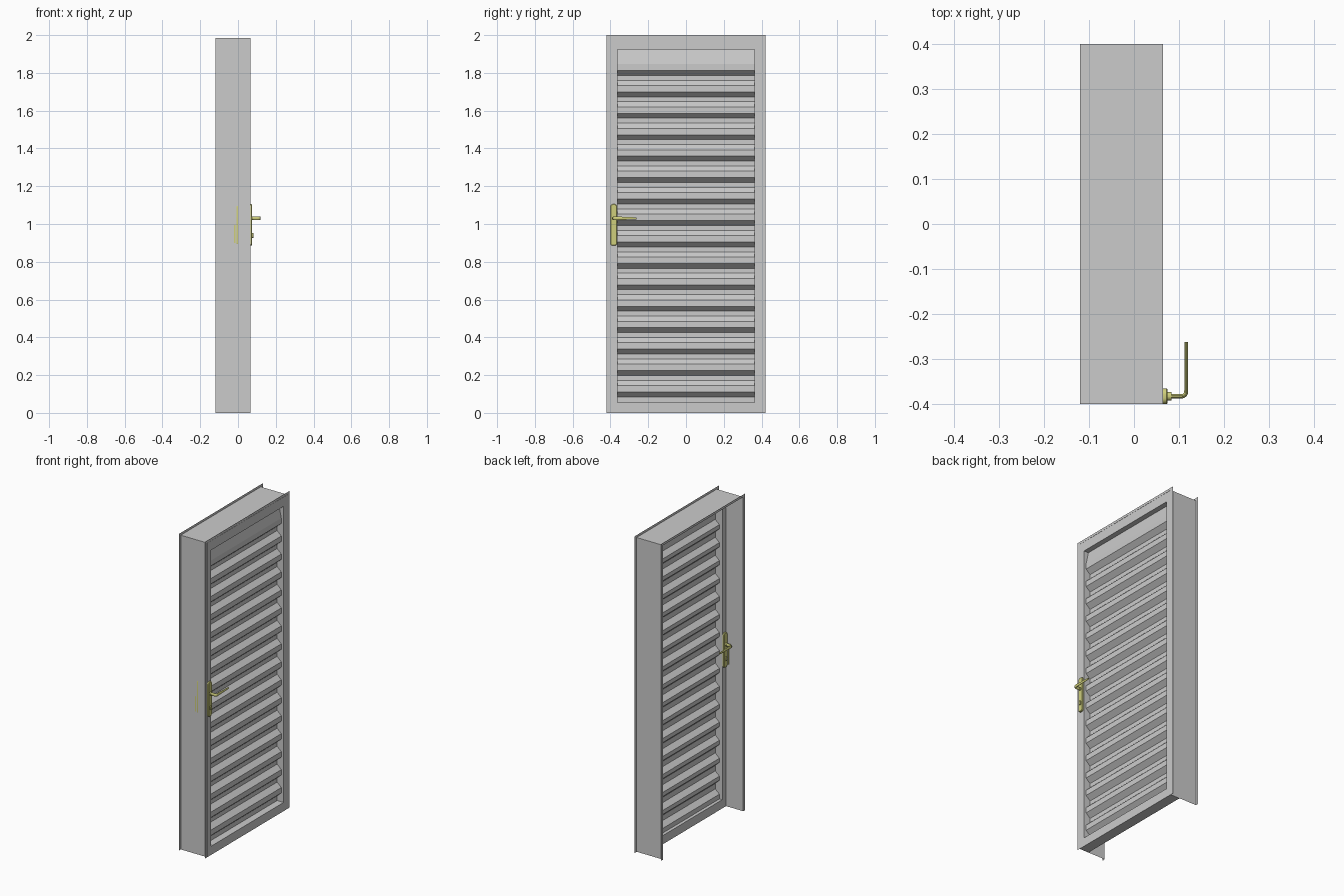
import bpy, bmesh, math
from mathutils import Vector

if "Cube" in bpy.data.objects:
    bpy.data.objects.remove(bpy.data.objects["Cube"])

W, H = 0.40, 1.985            # casing half width and height
XB, XF = -0.12, 0.065         # casing back / front
LEAF_B = 0.0                  # back of the door leaf
MID = (XF + LEAF_B) / 2

brass = bpy.data.materials.new("brass")
brass.diffuse_color = (0.62, 0.62, 0.20, 1)
brass.use_nodes = True
brass.node_tree.nodes["Principled BSDF"].inputs["Base Color"].default_value = brass.diffuse_color


def make(name, verts, faces, mat=None):
    bm = bmesh.new()
    vs = [bm.verts.new(v) for v in verts]
    for f in faces:
        bm.faces.new([vs[i] for i in f])
    bmesh.ops.recalc_face_normals(bm, faces=bm.faces)
    me = bpy.data.meshes.new(name)
    bm.to_mesh(me)
    bm.free()
    ob = bpy.data.objects.new(name, me)
    bpy.context.collection.objects.link(ob)
    if mat:
        me.materials.append(mat)
    return ob


def strip(name, a, b, mat=None):
    """Open sheet between two polylines with equal point counts."""
    n = len(a)
    return make(name, a + b, [(i, i + 1, n + i + 1, n + i) for i in range(n - 1)], mat)


def loft(name, rings, mat=None):
    """Closed solid through successive rings of points."""
    n = len(rings[0])
    faces = [(r * n + i, r * n + (i + 1) % n, (r + 1) * n + (i + 1) % n, (r + 1) * n + i)
             for r in range(len(rings) - 1) for i in range(n)]
    last = (len(rings) - 1) * n
    faces += [tuple(range(n)), tuple(range(last, last + n))]
    return make(name, [p for r in rings for p in r], faces, mat)


def box(name, lo, hi, mat=None):
    ring = lambda x: [(x, lo[1], lo[2]), (x, hi[1], lo[2]), (x, hi[1], hi[2]), (x, lo[1], hi[2])]
    return loft(name, [ring(lo[0]), ring(hi[0])], mat)


def portal(x, grow):
    """Upside-down U outline of the casing."""
    w, h = W + grow, H + grow * 0.75
    return [(x, -w, 0), (x, -w, h), (x, w, h), (x, w, 0)]


def rounded(x, cy, cz, hw, hh, r, seg=6):
    pts = []
    for k, (sy, sz) in enumerate([(1, 1), (-1, 1), (-1, -1), (1, -1)]):
        for i in range(seg + 1):
            a = math.pi / 2 * (k + i / seg)
            pts.append((x, cy + sy * (hw - r) + r * math.cos(a), cz + sz * (hh - r) + r * math.sin(a)))
    return pts


# casing: thin sheet lining with outward flanges front and back
strip("casing_lining", portal(XB, 0), portal(XF, 0))
strip("front_flange", portal(XF, 0), portal(XF, 0.02))
strip("back_flange", portal(XB, 0), portal(XB, 0.02))

# door leaf frame
IN, BOT, TOP = 0.362, 0.055, 1.925
E = W - 0.001
for side, s in (("left", -1), ("right", 1)):
    y = sorted((s * IN, s * E))
    box(side + "_stile", (LEAF_B, y[0], 0), (XF, y[1], H - 0.001))
box("top_rail", (LEAF_B, -IN, TOP), (XF, IN, H - 0.001))
box("bottom_rail", (LEAF_B, -IN, 0), (XF, IN, BOT))

# corrugated infill sheet
P, xo, xi = 0.1135, 0.049, 0.020
prof = [(MID, TOP)]
for i in range(16):
    z = 1.813 - i * P
    prof += [(xo, z + 0.034), (xo, z), (xi, z - 0.026), (xi, z - 0.052)]
prof = [p for p in prof if p[1] > BOT] + [(xi, BOT)]
strip("corrugated_panel", [(x, -IN, z) for x, z in prof], [(x, IN, z) for x, z in prof])

# handle set, mirrored to the back of the leaf
HY, HZ = -0.383, 1.03
centre = bpy.data.objects.new("leaf_centre", None)
centre.location = (MID, 0, 0)
centre.hide_render = True
bpy.context.collection.objects.link(centre)


def disc(x, r):
    return rounded(x, HY, HZ, r, r, r, 4)


def lever():
    # path turns from the neck into the grip; cross-section flattens to the tip
    path = [(0.074, HY), (0.106, HY)]
    path += [(0.106 + 0.01 * math.sin(a), HY + 0.01 - 0.01 * math.cos(a))
             for a in (math.pi / 8 * i for i in range(1, 5))]
    path += [(0.116, -0.32), (0.116, -0.262)]
    rings = []
    for i, p in enumerate(path):
        q0, q1 = path[max(i - 1, 0)], path[min(i + 1, len(path) - 1)]
        t = (Vector(q1) - Vector(q0)).normalized()
        f = i / (len(path) - 1)
        hw = 0.0055 - 0.0015 * f
        hh = {len(path) - 1: 0.005, len(path) - 2: 0.008}.get(i, 0.010)
        rings.append([(p[0] - t.y * hw * math.cos(a), p[1] + t.x * hw * math.cos(a), HZ + hh * math.sin(a))
                      for a in (math.pi / 6 * (k + 0.5) for k in range(12))])
    return loft("lever_handle", rings, brass)


parts = [
    loft("handle_plate", [rounded(XF, HY, 0.995, 0.0175, 0.11, 0.014),
                          rounded(0.072, HY, 0.995, 0.0175, 0.11, 0.014),
                          rounded(0.075, HY, 0.995, 0.0150, 0.1075, 0.0115)], brass),
    loft("handle_collar", [disc(0.074, 0.0095), disc(0.083, 0.0095)], brass),
    loft("lock_cylinder", [rounded(0.074, HY, 0.94, 0.006, 0.013, 0.005, 4),
                           rounded(0.081, HY, 0.94, 0.006, 0.013, 0.005, 4)], brass),
    lever(),
]
for ob in parts:
    m = ob.modifiers.new("both_sides", 'MIRROR')
    m.mirror_object = centre
    m.use_axis = (True, False, False)
    bpy.ops.object.select_all(action='DESELECT')
    ob.select_set(True)
    bpy.context.view_layer.objects.active = ob
    bpy.ops.object.shade_smooth_by_angle(angle=math.radians(35))

# strike plate just showing at the casing side
box("strike_plate", (-0.020, -W - 0.0005, 0.90), (-0.014, -W + 0.002, 0.995), brass)
